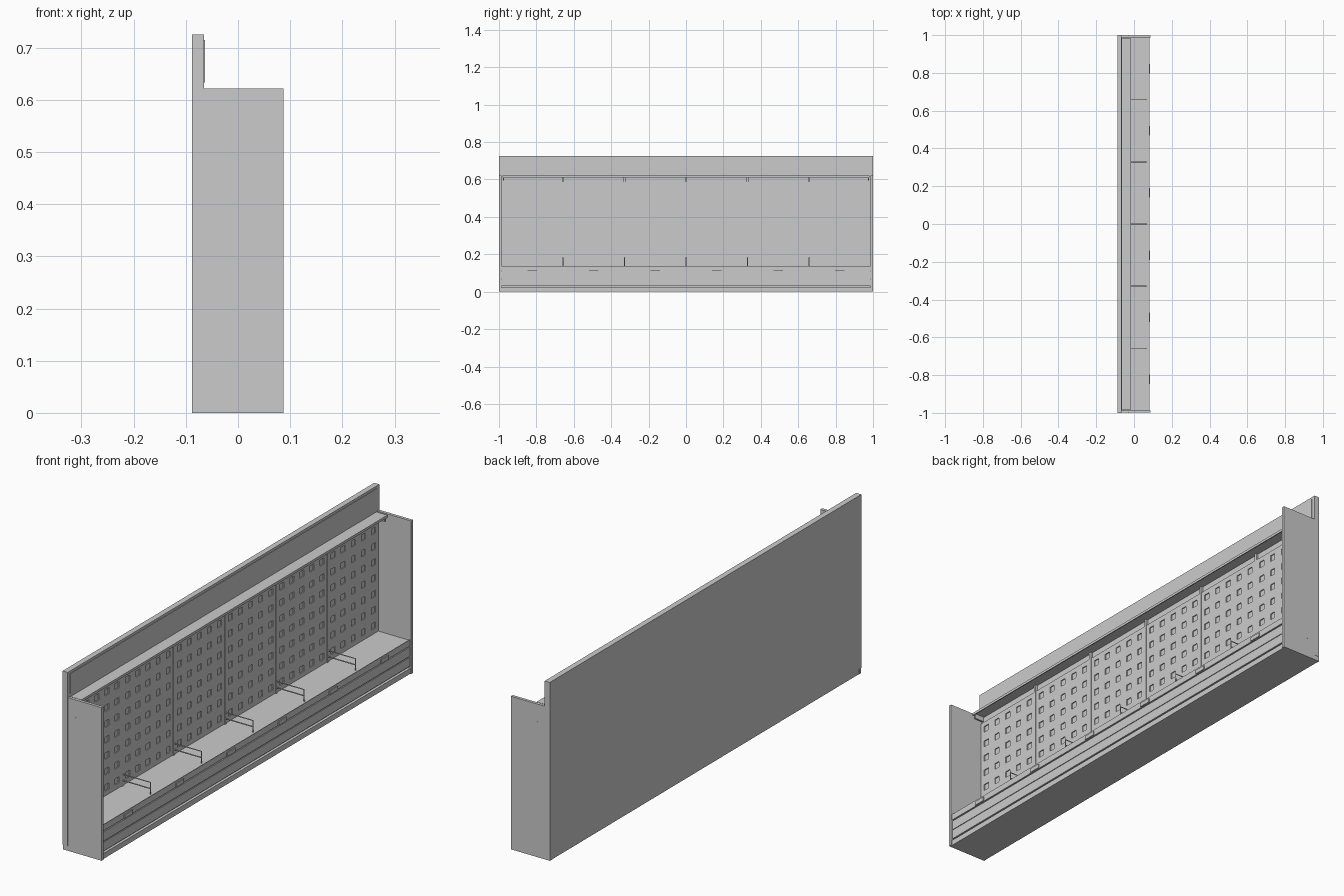
import bpy, bmesh
from mathutils import Vector, Matrix

if "Cube" in bpy.data.objects:
    bpy.data.objects.remove(bpy.data.objects["Cube"])


def finish(bm, name, fix_normals=True):
    if fix_normals:
        bmesh.ops.recalc_face_normals(bm, faces=bm.faces[:])
    me = bpy.data.meshes.new(name)
    bm.to_mesh(me)
    bm.free()
    ob = bpy.data.objects.new(name, me)
    bpy.context.collection.objects.link(ob)
    return ob


def box(name, x0, x1, y0, y1, z0, z1):
    bm = bmesh.new()
    size = Vector((x1 - x0, y1 - y0, z1 - z0))
    mid = Vector((x0 + x1, y0 + y1, z0 + z1)) / 2
    bmesh.ops.create_cube(bm, size=1, matrix=Matrix.Translation(mid) @ Matrix.Diagonal((*size, 1)))
    return finish(bm, name)


def extrude_y(name, profile, y0, y1):
    """Extrude an x-z profile along y."""
    bm = bmesh.new()
    f = bm.faces.new([bm.verts.new((x, y0, z)) for x, z in profile])
    r = bmesh.ops.extrude_face_region(bm, geom=[f])
    bmesh.ops.translate(bm, vec=(0, y1 - y0, 0),
                        verts=[v for v in r["geom"] if isinstance(v, bmesh.types.BMVert)])
    return finish(bm, name)


def pegboard(name, yc, x, z0, cols, rows, cell, hole):
    """Grid sheet facing +x with one square recess per cell."""
    bm = bmesh.new()
    w = cols * cell
    pts = [[bm.verts.new((x, yc - w / 2 + i * cell, z0 + j * cell)) for j in range(rows + 1)]
           for i in range(cols + 1)]
    for i in range(cols):
        for j in range(rows):
            bm.faces.new((pts[i][j], pts[i + 1][j], pts[i + 1][j + 1], pts[i][j + 1]))
    bm.normal_update()
    cells = bm.faces[:]
    bmesh.ops.inset_individual(bm, faces=cells, thickness=(cell - hole) / 2)
    r = bmesh.ops.extrude_discrete_faces(bm, faces=cells)
    for f in r["faces"]:
        bmesh.ops.translate(bm, vec=(-0.004, 0, 0), verts=f.verts[:])
    return finish(bm, name, fix_normals=False)


def wire(name, paths, radius):
    cu = bpy.data.curves.new(name, "CURVE")
    cu.dimensions = "3D"
    cu.bevel_depth = radius
    cu.bevel_resolution = 1
    cu.use_fill_caps = True
    for path in paths:
        sp = cu.splines.new("POLY")
        sp.points.add(len(path) - 1)
        for p, co in zip(sp.points, path):
            p.co = (*co, 1)
    bpy.context.collection.objects.link(bpy.data.objects.new(name, cu))


BX, FX, IN = -0.088, 0.087, 0.987
BAY = 0.329

# Back wall with raised header, and the sign sheet on the header
box("back_wall", BX, -0.065, -1, 1, 0.02, 0.725)
box("back_plinth", BX + 0.001, -0.065, -IN, IN, 0, 0.02)
box("header_sign_panel", -0.065, -0.063, -0.985, 0.985, 0.633, 0.715)

# End panels, with thin trim strips and canopy brackets
for s, side in ((-1, "near"), (1, "far")):
    box(f"end_panel_{side}", BX, FX, *sorted((s * IN, s * 0.999)), 0, 0.622)
    box(f"end_trim_{side}", -0.032, -0.028, *sorted((s * 0.998, s)), 0.08, 0.55)
    box(f"canopy_bracket_{side}", -0.063, -0.022, *sorted((s * 0.972, s * 0.978)), 0.595, 0.616)

# Canopy strip over the pegboards
extrude_y("canopy", [(-0.065, 0.615), (-0.02, 0.615), (-0.02, 0.61), (-0.016, 0.61),
                     (-0.016, 0.62), (-0.065, 0.62)], -0.982, 0.982)

# Base box with recessed kick, fascia groove and shelf lip
extrude_y("base_cabinet", [
    (-0.065, 0), (0.083, 0), (0.083, 0.022), (0.072, 0.022), (0.072, 0.03),
    (0.081, 0.03), (0.081, 0.066), (0.078, 0.066), (0.078, 0.07), (0.081, 0.07),
    (0.081, 0.108), (0.076, 0.108), (0.076, 0.113), (0.082, 0.113),
    (0.082, 0.138), (0.079, 0.138), (0.079, 0.135), (-0.065, 0.135)], -IN, IN)

# Six bays: pegboard sheets and price clips
for i in range(6):
    y = (i - 2.5) * BAY
    pegboard(f"pegboard_{i + 1}", y, -0.058, 0.137, 5, 7, 0.0644, 0.009)
    box(f"price_clip_{i + 1}", 0.08, 0.086, y - 0.025, y + 0.025, 0.114, 0.13)

# Uprights between bays and wire shelf dividers
for i in range(5):
    y = (i - 2) * BAY
    box(f"upright_{i + 1}", -0.065, -0.056, y - 0.005, y + 0.005, 0.135, 0.615)
    wire(f"shelf_divider_{i + 1}", [
        [(-0.06, y, 0.183), (0.067, y, 0.183), (0.067, y, 0.135)],
        [(-0.06, y, 0.158), (0.067, y, 0.158)]], 0.0022)
